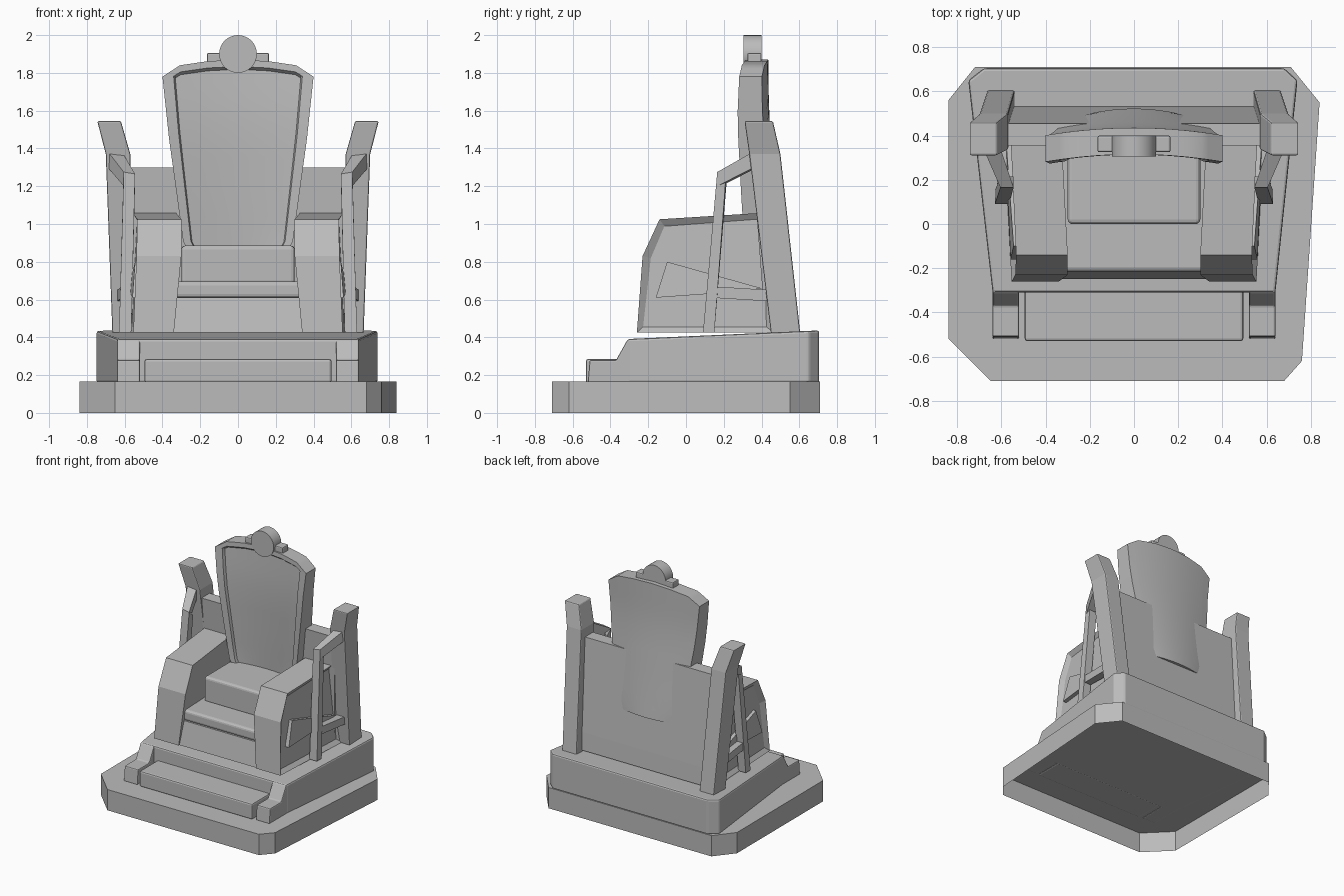
import bpy, bmesh, math

old = bpy.data.objects.get("Cube")
if old:
    bpy.data.objects.remove(old, do_unlink=True)

GREY = (0.5, 0.5, 0.5, 1)
stone = bpy.data.materials.new("stone grey")
stone.diffuse_color = GREY
stone.use_nodes = True
stone.node_tree.nodes["Principled BSDF"].inputs["Base Color"].default_value = GREY


def finish(name, bm, bevel=0, mirror=False, segments=2):
    bmesh.ops.recalc_face_normals(bm, faces=bm.faces)
    mesh = bpy.data.meshes.new(name)
    bm.to_mesh(mesh)
    bm.free()
    ob = bpy.data.objects.new(name, mesh)
    bpy.context.collection.objects.link(ob)
    mesh.materials.append(stone)
    if mirror:
        ob.modifiers.new("Mirror", 'MIRROR')
    if bevel:
        mod = ob.modifiers.new("Bevel", 'BEVEL')
        mod.width, mod.segments, mod.limit_method = bevel, segments, 'ANGLE'
    return ob


def smooth(ob):
    bpy.ops.object.select_all(action='DESELECT')
    ob.select_set(True)
    bpy.context.view_layer.objects.active = ob
    bpy.ops.object.shade_smooth_by_angle(angle=math.radians(30))


def loft(rings, bottom=True):
    """Skin rings of equal length and cap the ends."""
    bm = bmesh.new()
    vs = [[bm.verts.new(p) for p in ring] for ring in rings]
    n = len(vs[0])
    for a, b in zip(vs, vs[1:]):
        for i in range(n):
            j = (i + 1) % n
            bm.faces.new((a[i], a[j], b[j], b[i]))
    if bottom:
        bm.faces.new(vs[0])
    bm.faces.new(vs[-1])
    return bm


def rect(x0, x1, y0, y1, z):
    return [(x0, y0, z), (x1, y0, z), (x1, y1, z), (x0, y1, z)]


def box(name, x0, x1, y0, y1, z0, z1, **kw):
    return finish(name, loft([rect(x0, x1, y0, y1, z0), rect(x0, x1, y0, y1, z1)]), **kw)


def side_prism(profile, x_in, x_out):
    """Profile in y, z between two x positions given as functions of y and z."""
    return loft([[(f(y, z), y, z) for y, z in profile] for f in (x_in, x_out)])


# plinth, open underneath
plan = [(-.84, -.52), (-.65, -.71), (.68, -.71), (.76, -.62),
        (.84, .55), (.71, .71), (-.72, .71), (-.84, .56)]
finish("plinth", loft([[(x, y, z) for x, y in plan] for z in (0, .165)], bottom=False))

# sloping platform
plan = [(-.64, -.31), (.64, -.31), (.74, .65), (.68, .705), (-.68, .705), (-.75, .65)]
finish("platform", loft([[(x, y, .16) for x, y in plan],
                         [(x, y, .405 + .045 * y) for x, y in plan]]), bevel=.012)

# step with a cheek block on each side
box("front_step", -.495, .495, -.53, -.29, .16, .285, bevel=.012)
cheek = [(-.52, .16), (-.51, .28), (-.37, .28), (-.31, .388), (-.28, .388), (-.28, .16)]
finish("step_cheek", side_prism(cheek, lambda y, z: .52, lambda y, z: .64),
       bevel=.008, mirror=True)

# seat
finish("seat_base", loft([rect(-.36, .36, -.25, .45, .425),
                          rect(-.36, .36, -.215, .45, .61)]))
box("seat_ledge", -.34, .34, -.215, .45, .61, .695, bevel=.02, segments=3)
box("seat_cushion", -.3, .3, 0, .45, .68, .885, bevel=.02, segments=3)

# arms, flaring backwards, with a sunken outer panel
arm = [(-.26, .425), (-.23, .83), (-.14, 1.025), (.42, 1.06), (.46, .425)]
bm = side_prism(arm, lambda y, z: .34 - .04 * min(1, (z - .42) / .4) + .07 * max(0, y),
                lambda y, z: .555 - .045 * (z - .42) + .05 * (y + .25))
bm.faces.ensure_lookup_table()
outer = bm.faces[-1]
bmesh.ops.recalc_face_normals(bm, faces=bm.faces)
bmesh.ops.inset_region(bm, faces=[outer], thickness=.045)
bmesh.ops.translate(bm, verts=outer.verts, vec=(-.025, 0, 0))
finish("arm", bm, mirror=True)

# swelling in the arm panel
swell = [(-.1, .8), (-.16, .61), (.12, .63), (.4, .66)]
finish("arm_swelling", side_prism(swell, lambda y, z: .49,
       lambda y, z: .545 + .05 * (y + .1) + .12 * max(0, .75 - z)), mirror=True)

# rear posts
finish("rear_post", loft([rect(.54, .665, .45, .605, .42),
                          rect(.57, .7, .335, .5, 1.37),
                          rect(.62, .745, .31, .46, 1.545)]), bevel=.008, mirror=True)

# open side brackets
def beam(name, a, b):
    finish(name, loft([a, b]), mirror=True)


beam("bracket_leg", rect(.565, .63, .09, .15, .425),
     [(.545, .165, 1.26), (.605, .165, 1.27), (.605, .215, 1.3), (.545, .215, 1.22)])
beam("bracket_top", [(.545, .165, 1.19), (.605, .165, 1.2), (.605, .165, 1.275), (.545, .165, 1.265)],
     [(.61, .36, 1.29), (.69, .36, 1.3), (.69, .36, 1.385), (.61, .36, 1.375)])
beam("bracket_rail", [(.56, .13, .61), (.615, .13, .61), (.615, .13, .67), (.56, .13, .67)],
     [(.57, .46, .59), (.64, .46, .59), (.64, .46, .65), (.57, .46, .65)])

# rear wall between the posts
finish("rear_wall", loft([rect(-.56, .56, .42, .535, .44),
                          rect(-.56, .56, .41, .525, .58),
                          rect(-.6, .6, .355, .455, 1.3)]))


# backrest: curved shell with a raised rim in front
def lerp(points, t):
    for (a, p), (b, q) in zip(points, points[1:]):
        if t <= b:
            return p + (q - p) * (t - a) / (b - a)
    return points[-1][1]


WIDTH = [(0, .25), (.07, .29), (.65, .365), (1, .4)]
TOP = [(0, 1.87), (.4, 1.862), (.77, 1.84), (1, 1.78)]
BACK = [(.82, .525), (1.1, .49), (1.55, .44), (1.9, .435)]
half = [.2, .4, .6, .77, .84, .86, 1]
cols = [-t for t in reversed(half)] + [0] + half
rows = [0, .07, .2, .35, .5, .65, .8, .88, .95, .965, 1]
bm = bmesh.new()
front, back = [], []
for v in rows:
    fr, br = [], []
    for t in cols:
        z = .84 + v * (lerp(TOP, abs(t)) - .84)
        x = t * lerp(WIDTH, v)
        y = lerp(BACK, z) - .035 * t * t
        deep = .02 if abs(t) < .85 and v < .96 else 0
        br.append(bm.verts.new((x, y, z)))
        fr.append(bm.verts.new((x, y - .175 + .055 * v + deep, z)))
    front.append(fr)
    back.append(br)
nr, nc = len(rows), len(cols)
for g in (front, back):
    for r in range(nr - 1):
        for c in range(nc - 1):
            bm.faces.new((g[r][c], g[r][c + 1], g[r + 1][c + 1], g[r + 1][c]))
for c in range(nc - 1):
    for r in (0, -1):
        bm.faces.new((front[r][c], front[r][c + 1], back[r][c + 1], back[r][c]))
for r in range(nr - 1):
    for c in (0, -1):
        bm.faces.new((front[r][c], front[r + 1][c], back[r + 1][c], back[r][c]))
smooth(finish("backrest", bm))

# crest: low block and a round medallion
box("crest_block", -.165, .165, .325, .4, 1.83, 1.905, bevel=.008)
disc = [[(.1 * math.cos(i * math.tau / 32), y, 1.9 + .1 * math.sin(i * math.tau / 32))
         for i in range(32)] for y in (.305, .4)]
smooth(finish("crest_medallion", loft(disc)))
